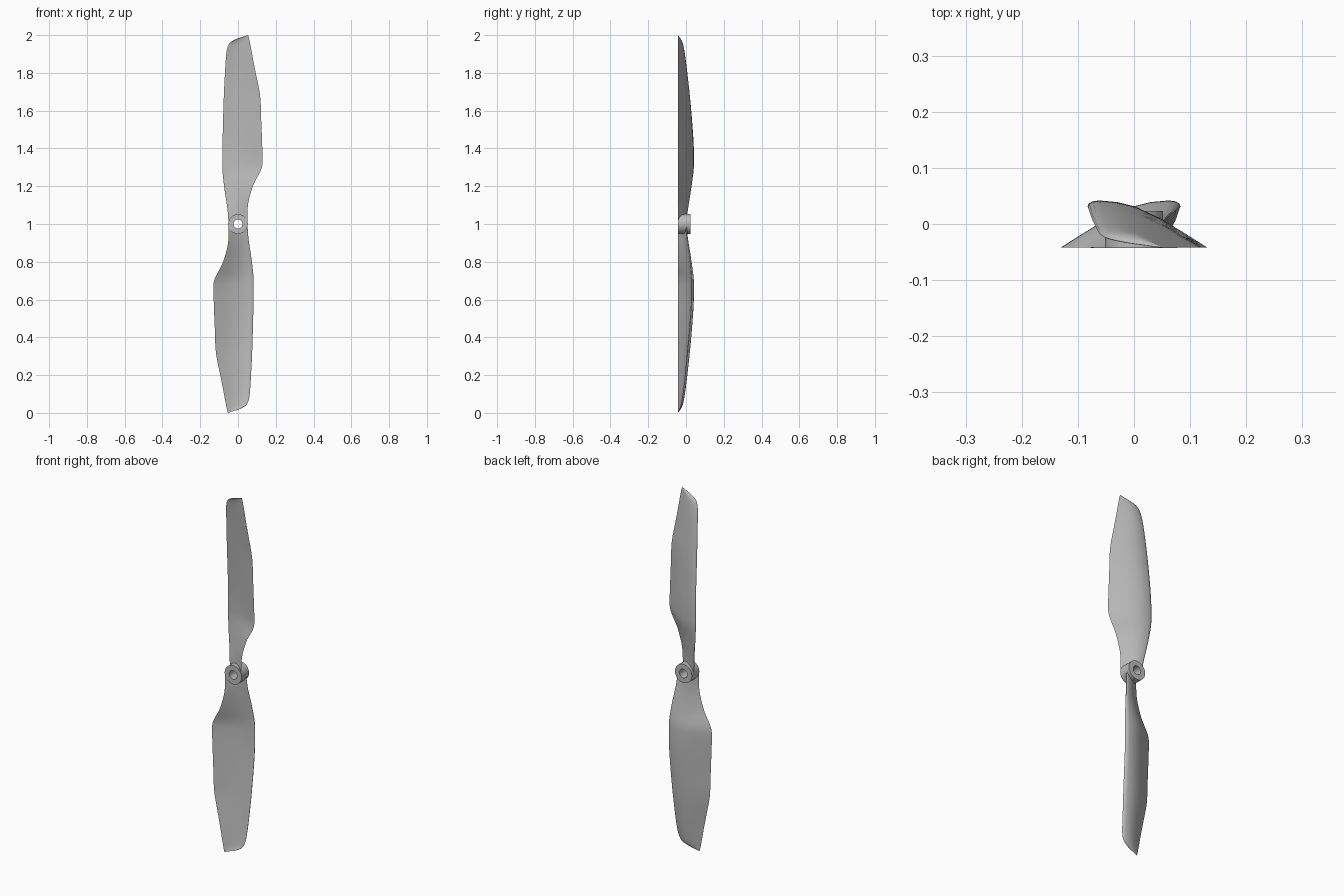
import bpy, bmesh, math
from mathutils import Vector, Matrix

cube = bpy.data.objects.get("Cube")
if cube:
    bpy.data.objects.remove(cube, do_unlink=True)

grey = bpy.data.materials.new("light grey plastic")
grey.use_nodes = True
colour = (0.5, 0.5, 0.5, 1)
grey.diffuse_color = colour
grey.node_tree.nodes["Principled BSDF"].inputs["Base Color"].default_value = colour

CENTRE = Vector((0, 0, 1))
FRONT = -0.043   # plane of the trailing edge and hub face

# Blade stations: radius, leading x, leading y, trailing x
STATIONS = [
    (0.0, -0.05, 0.0, 0.05), (0.06, -0.054, 0.004, 0.05),
    (0.11, -0.06, 0.011, 0.054), (0.16, -0.068, 0.018, 0.066),
    (0.22, -0.076, 0.025, 0.087), (0.28, -0.082, 0.03, 0.119),
    (0.32, -0.083, 0.031, 0.13), (0.42, -0.082, 0.03, 0.128),
    (0.55, -0.079, 0.021, 0.123), (0.68, -0.075, 0.009, 0.117),
    (0.8, -0.069, -0.003, 0.094), (0.88, -0.064, -0.013, 0.078),
    (0.93, -0.057, -0.021, 0.069), (0.96, -0.042, -0.027, 0.063),
    (0.98, -0.008, -0.034, 0.059), (0.992, 0.028, -0.039, 0.056),
    (1.0, 0.052, -0.0425, 0.054),
]

# Cambered aerofoil: chord fraction, offset from the chord line
BACK = [(0, 0), (0.01, 0.006), (0.04, 0.012), (0.1, 0.018), (0.25, 0.026),
        (0.4, 0.029), (0.6, 0.024), (0.8, 0.013), (1, 0.001)]
FACE = [(0.8, 0.007), (0.6, 0.012), (0.4, 0.012), (0.25, 0.009),
        (0.1, 0.002), (0.03, -0.002)]


def spline(points, steps):
    """Smooth curve through the stations."""
    rows = []
    for i in range(len(points) - 1):
        a, b = points[max(i - 1, 0)], points[i]
        c, d = points[i + 1], points[min(i + 2, len(points) - 1)]
        lo = (c[0] - b[0]) / max(c[0] - a[0], 1e-6)
        hi = (c[0] - b[0]) / max(d[0] - b[0], 1e-6)
        for s in range(steps):
            t = s / steps
            u = 1 - t
            row = [b[0] + (c[0] - b[0]) * t]
            for k in range(1, len(b)):
                m0, m1 = (c[k] - a[k]) * lo, (d[k] - b[k]) * hi
                row.append(b[k] * (1 + 2 * t) * u * u + m0 * t * u * u
                           + c[k] * t * t * (3 - 2 * t) - m1 * t * t * u)
            rows.append(row)
    return rows + [list(points[-1])]


def make_object(name, bm):
    bmesh.ops.recalc_face_normals(bm, faces=bm.faces)
    mesh = bpy.data.meshes.new(name)
    bm.to_mesh(mesh)
    bm.free()
    mesh.materials.append(grey)
    obj = bpy.data.objects.new(name, mesh)
    bpy.context.collection.objects.link(obj)
    return obj


def select_only(obj):
    bpy.ops.object.select_all(action='DESELECT')
    obj.select_set(True)
    bpy.context.view_layer.objects.active = obj


def make_blade(name, turn):
    bm = bmesh.new()
    rings = []
    for r, lead_x, lead_y, trail_x in spline(STATIONS, 4):
        chord = trail_x - lead_x
        ring = []
        for t, offset in BACK + FACE:
            y = lead_y + (FRONT - lead_y) * t + offset * chord / 0.21
            ring.append(bm.verts.new((lead_x + chord * t, max(y, FRONT), r)))
        rings.append(ring)
    for low, high in zip(rings, rings[1:]):
        for i in range(len(low)):
            j = (i + 1) % len(low)
            bm.faces.new((low[i], low[j], high[j], high[i]))
    bm.faces.new(rings[0])
    bm.faces.new(rings[-1])
    bm.transform(Matrix.Translation(CENTRE) @ Matrix.Rotation(turn, 4, 'Y'))
    return make_object(name, bm)


def make_tube(name, outer, inner, front, back, sides=48):
    """Ring-shaped solid along y, or a plain cylinder when inner is zero."""
    bm = bmesh.new()
    if inner:
        profile = [(outer, front), (outer, back), (inner, back), (inner, front)]
    else:
        profile = [(0, front), (outer, front), (outer, back), (0, back)]
    verts = [bm.verts.new((r, y, 0)) for r, y in profile]
    edges = [bm.edges.new(pair) for pair in zip(verts, verts[1:])]
    if inner:
        edges.append(bm.edges.new((verts[-1], verts[0])))
    bmesh.ops.spin(bm, geom=verts + edges, cent=(0, 0, 0), axis=(0, 1, 0),
                   angle=math.tau, steps=sides)
    bmesh.ops.remove_doubles(bm, verts=bm.verts, dist=1e-5)
    bm.transform(Matrix.Translation(CENTRE))
    return make_object(name, bm)


# Hub with shaft hole, and the two blades
hub = make_tube("hub", 0.052, 0.024, FRONT, 0.023)
blades = [make_blade("upper_blade", 0), make_blade("lower_blade", math.pi)]

# Clear the shaft hole through the blade roots
cutter = make_tube("shaft_cutter", 0.03, 0, -0.2, 0.2)
cutter.hide_render = True
for blade in blades:
    cut = blade.modifiers.new("shaft_hole", 'BOOLEAN')
    cut.operation = 'DIFFERENCE'
    cut.solver = 'EXACT'
    cut.object = cutter
    select_only(blade)
    bpy.ops.object.modifier_apply(modifier=cut.name)
bpy.data.objects.remove(cutter, do_unlink=True)

for part in [hub] + blades:
    select_only(part)
    bpy.ops.object.shade_smooth_by_angle(angle=math.radians(40))
